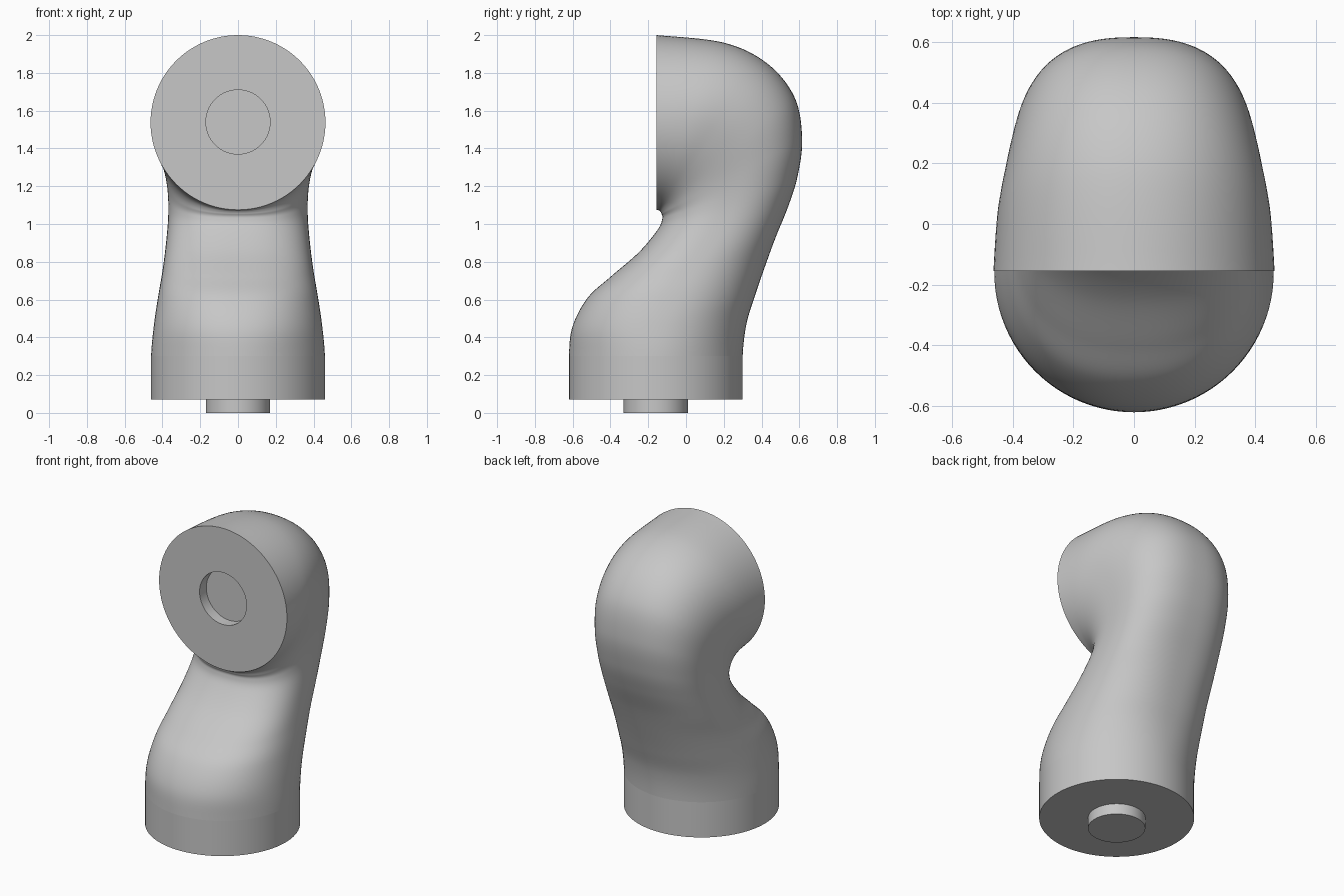
import bpy
import bmesh
from math import sin, cos, pi, radians, copysign
from mathutils import Vector

SIDES = 96
STEPS = 8

if "Cube" in bpy.data.objects:
    bpy.data.objects.remove(bpy.data.objects["Cube"], do_unlink=True)

grey = bpy.data.materials.new("light grey")
grey.use_nodes = True
colour = (0.57, 0.57, 0.57, 1)
grey.diffuse_color = colour
grey.node_tree.nodes["Principled BSDF"].inputs["Base Color"].default_value = colour


def section(row):
    """Rounded cross-section spanning an inner point and an outer point."""
    y_in, z_in, y_out, z_out, half_width, power = row
    inner, outer = Vector((0, y_in, z_in)), Vector((0, y_out, z_out))
    middle, reach = (inner + outer) / 2, (outer - inner) / 2
    points = []
    for i in range(SIDES):
        angle = 2 * pi * i / SIDES
        c, s = cos(angle), sin(angle)
        c = copysign(abs(c) ** (2 / power), c)
        s = copysign(abs(s) ** (2 / power), s)
        points.append(middle + reach * c + Vector((half_width * s, 0, 0)))
    return points


def smooth_rows(rows):
    """Catmull-Rom interpolation between the section rows."""
    result = []
    for i in range(len(rows) - 1):
        a, b = rows[max(i - 1, 0)], rows[i]
        c, d = rows[i + 1], rows[min(i + 2, len(rows) - 1)]
        for k in range(STEPS):
            t = k / STEPS
            result.append([
                q + t / 2 * (r - p + t * (2 * p - 5 * q + 4 * r - s + t * (3 * (q - r) + s - p)))
                for p, q, r, s in zip(a, b, c, d)])
    return result + [rows[-1]]


def loft(name, rows):
    bm = bmesh.new()
    rings = [[bm.verts.new(p) for p in section(row)] for row in rows]
    for low, high in zip(rings, rings[1:]):
        for i in range(SIDES):
            j = (i + 1) % SIDES
            bm.faces.new((low[i], low[j], high[j], high[i]))
    bm.faces.new(rings[0])
    bm.faces.new(rings[-1])
    bmesh.ops.recalc_face_normals(bm, faces=bm.faces)
    mesh = bpy.data.meshes.new(name)
    bm.to_mesh(mesh)
    bm.free()
    mesh.materials.append(grey)
    obj = bpy.data.objects.new(name, mesh)
    bpy.context.collection.objects.link(obj)
    bpy.ops.object.select_all(action="DESELECT")
    obj.select_set(True)
    bpy.context.view_layer.objects.active = obj
    bpy.ops.object.shade_smooth_by_angle(angle=radians(35))
    return obj


def upright(radius, z):
    return (-0.16 - radius, z, -0.16 + radius, z, radius, 2)


def socket_ring(y):
    return (y, 1.37, y, 1.71, 0.17, 2)


# Curved arm: inner y, inner z, outer y, outer z, half width, squareness
arm = [
    upright(0.46, 0.07),
    upright(0.46, 0.30),
    (-0.60, 0.46, 0.32, 0.47, 0.445, 2.15),
    (-0.52, 0.61, 0.365, 0.62, 0.423, 2.3),
    (-0.40, 0.72, 0.42, 0.78, 0.40, 2.4),
    (-0.25, 0.85, 0.475, 0.93, 0.382, 2.5),
    (-0.15, 0.97, 0.54, 1.09, 0.37, 2.5),
    (-0.125, 1.03, 0.59, 1.25, 0.37, 2.5),
    (-0.13, 1.055, 0.615, 1.45, 0.38, 2.5),
    (-0.135, 1.065, 0.575, 1.67, 0.40, 2.4),
    (-0.14, 1.07, 0.43, 1.85, 0.425, 2.25),
    (-0.147, 1.073, 0.20, 1.96, 0.45, 2.1),
    (-0.155, 1.075, -0.155, 2.0, 0.463, 2),
]
# The round front face ends in a shallow socket
curved = smooth_rows(arm)[STEPS:]
loft("arm_body", curved + [socket_ring(-0.155), socket_ring(-0.085)])

# Straight base collar and the mounting peg below it
loft("base_collar", [upright(0.46, 0.07), upright(0.46, 0.30)])
loft("mounting_peg", [upright(0.17, 0), upright(0.17, 0.08)])
